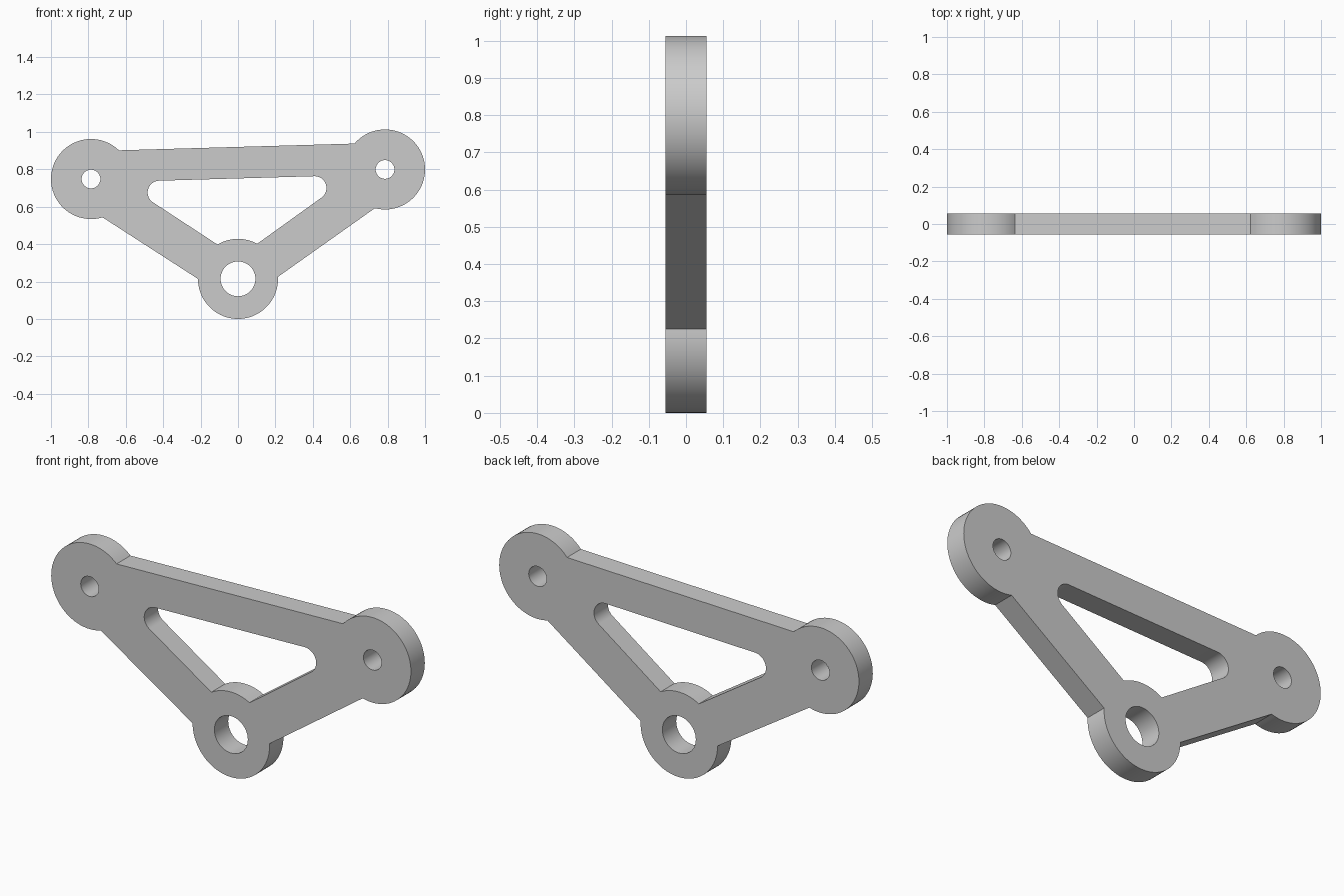
import bpy
import bmesh
from math import atan2, cos, sin, tau
from mathutils import Vector

old = bpy.data.objects.get("Cube")
if old:
    bpy.data.objects.remove(old, do_unlink=True)

HALF = 0.055
STEP = tau / 72
BOSS = 0.214
LEFT, RIGHT, LOWER = (-0.786, 0.748), (0.786, 0.799), (0.0, 0.214)


def arc(center, radius, start, end, ccw=True):
    """Arc about center, from the bearing of start to the bearing of end."""
    a = atan2(start[1] - center[1], start[0] - center[0])
    b = atan2(end[1] - center[1], end[0] - center[0])
    sweep = (b - a) % tau if ccw else -((a - b) % tau)
    n = max(3, round(abs(sweep) / STEP))
    return [(center[0] + radius * cos(a + sweep * i / n),
             center[1] + radius * sin(a + sweep * i / n)) for i in range(n + 1)]


def circle(center, radius, n=48):
    return [(center[0] + radius * cos(tau * i / n),
             center[1] + radius * sin(tau * i / n)) for i in range(n)]


# Outer outline: three round bosses joined by straight arms
outline = (arc(LOWER, BOSS, (-0.214, 0.214), (0.213, 0.225))
           + arc(RIGHT, BOSS, (0.73, 0.585), (0.621, 0.939))
           + arc(LEFT, BOSS, (-0.641, 0.897), (-0.724, 0.542)))

# Triangular window: two rounded corners and the lower boss edge
window = (arc((-0.42, 0.676), 0.063, (-0.422, 0.739), (-0.455, 0.623))
          + arc(LOWER, BOSS, (-0.113, 0.403), (0.106, 0.408), ccw=False)
          + arc((0.41, 0.70), 0.063, (0.446, 0.648), (0.408, 0.763)))

# Pivot holes
holes = [circle(LEFT, 0.05), circle(RIGHT, 0.05), circle(LOWER, 0.093)]

# Fill the profile and extrude it to the plate thickness
bm = bmesh.new()
edges = []
for loop in [outline, window] + holes:
    verts = [bm.verts.new((x, -HALF, z)) for x, z in loop]
    edges += [bm.edges.new((v, verts[i - 1])) for i, v in enumerate(verts)]
bmesh.ops.triangle_fill(bm, edges=edges, use_beauty=True, normal=Vector((0, -1, 0)))
result = bmesh.ops.extrude_face_region(bm, geom=bm.faces[:], use_keep_orig=True)
back = [g for g in result["geom"] if isinstance(g, bmesh.types.BMVert)]
bmesh.ops.translate(bm, verts=back, vec=(0, 2 * HALF, 0))
bmesh.ops.recalc_face_normals(bm, faces=bm.faces[:])

mesh = bpy.data.meshes.new("bell_crank_plate")
bm.to_mesh(mesh)
bm.free()
plate = bpy.data.objects.new("bell_crank_plate", mesh)
bpy.context.collection.objects.link(plate)

# Plain grey metal
color = (0.6, 0.6, 0.6, 1)
grey = bpy.data.materials.new("plain_grey")
grey.use_nodes = True
grey.diffuse_color = color
grey.node_tree.nodes["Principled BSDF"].inputs["Base Color"].default_value = color
mesh.materials.append(grey)

# Smooth round walls, sharp rims
bpy.ops.object.select_all(action="DESELECT")
plate.select_set(True)
bpy.context.view_layer.objects.active = plate
bpy.ops.object.shade_smooth_by_angle(angle=0.5)
